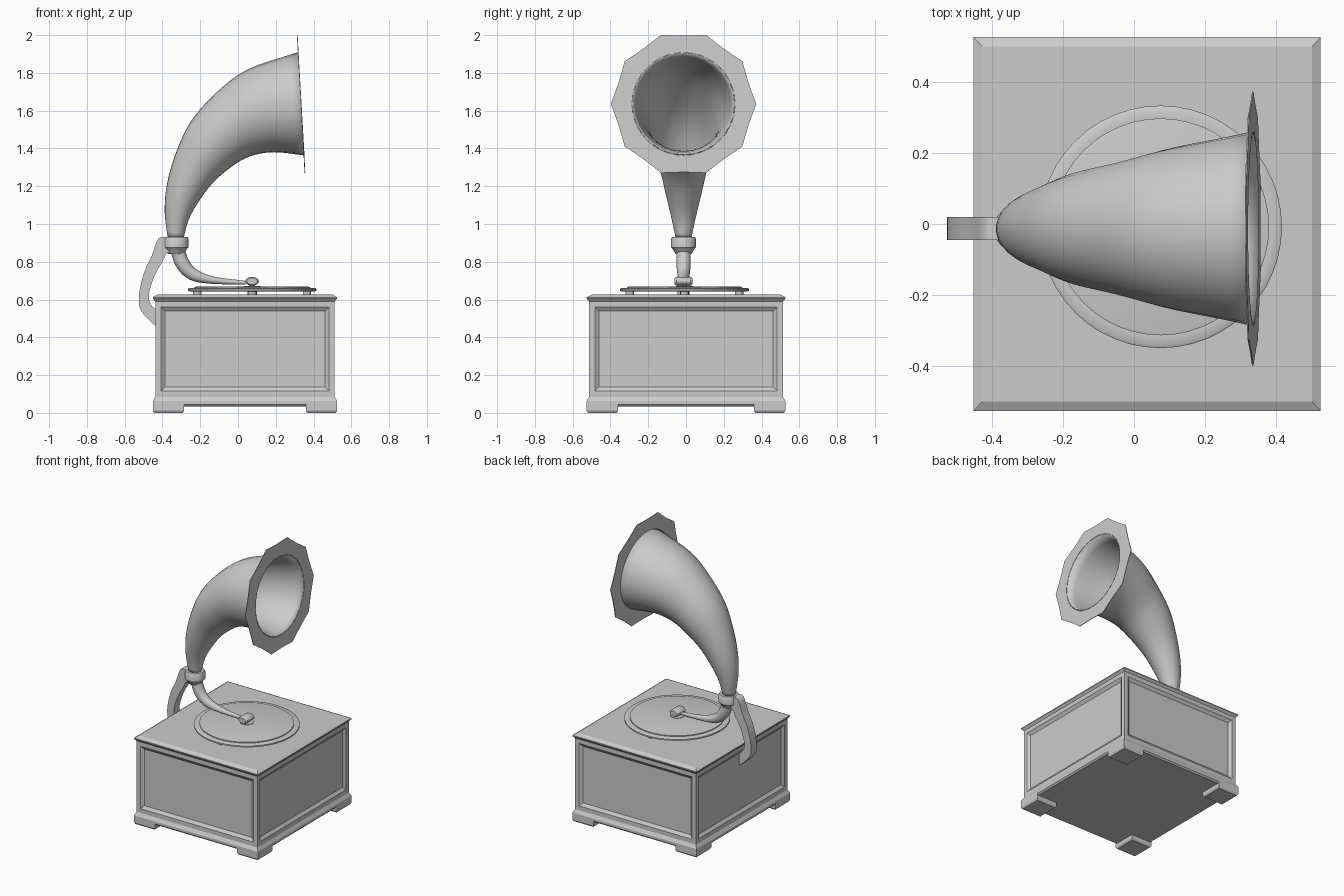
import bpy, bmesh, math
from mathutils import Vector, Matrix

if "Cube" in bpy.data.objects:
    bpy.data.objects.remove(bpy.data.objects["Cube"])

Y0 = -0.013              # centre plane of horn, arm and tone arm
CX = 0.037               # cabinet centre in x


def finish(name, bm, smooth=None):
    bmesh.ops.recalc_face_normals(bm, faces=bm.faces)
    me = bpy.data.meshes.new(name)
    bm.to_mesh(me)
    bm.free()
    ob = bpy.data.objects.new(name, me)
    bpy.context.collection.objects.link(ob)
    if smooth:
        bpy.ops.object.select_all(action='DESELECT')
        ob.select_set(True)
        bpy.context.view_layer.objects.active = ob
        bpy.ops.object.shade_smooth_by_angle(angle=math.radians(smooth))
    return ob


def skin(bm, rings, caps=True):
    """Join equal-length vertex rings with quads."""
    vr = [[bm.verts.new(p) for p in r] for r in rings]
    n = len(vr[0])
    sides = []
    for a, b in zip(vr, vr[1:]):
        sides.append([bm.faces.new((a[i], a[(i + 1) % n], b[(i + 1) % n], b[i])) for i in range(n)])
    if caps:
        bm.faces.new(vr[0][::-1])
        bm.faces.new(vr[-1])
    return sides


def rect(cx, cy, hx, hy, z):
    return [(cx - hx, cy - hy, z), (cx + hx, cy - hy, z), (cx + hx, cy + hy, z), (cx - hx, cy + hy, z)]


def lathe(name, profile, loc, sides=48, rot=None):
    bm = bmesh.new()
    ring = [2 * math.pi * i / sides for i in range(sides)]
    skin(bm, [[(r * math.cos(a), r * math.sin(a), z) for a in ring] for r, z in profile])
    if rot:
        bmesh.ops.transform(bm, matrix=rot, verts=bm.verts)
    bmesh.ops.translate(bm, vec=loc, verts=bm.verts)
    return finish(name, bm, 35)


def spline(pts, steps):
    """Catmull-Rom through the points."""
    p = [Vector(q) for q in pts]
    p = [2 * p[0] - p[1]] + p + [2 * p[-1] - p[-2]]
    out = []
    for k in range(1, len(p) - 2):
        a, b, c, d = p[k - 1:k + 3]
        for s in range(steps):
            t = s / steps
            out.append(0.5 * (2 * b + (c - a) * t + (2 * a - 5 * b + 4 * c - d) * t * t
                              + (3 * b - a - 3 * c + d) * t ** 3))
    return out + [p[-2]]


def sweep(name, pairs, sides=24, steps=4, half_y=None, caps=True):
    """Sweep a section between an outer and inner outline (x, z); round, or a box if half_y is set."""
    rings = []
    for q in spline(pairs, steps):
        o, i = Vector((q[0], 0, q[1])), Vector((q[2], 0, q[3]))
        c, h = (o + i) / 2 + Vector((0, Y0, 0)), (o - i) / 2
        y = Vector((0, 1, 0))
        if half_y:
            rings.append([c + h * u + y * half_y * v for u, v in ((1, 1), (1, -1), (-1, -1), (-1, 1))])
        else:
            ang = [2 * math.pi * k / sides for k in range(sides)]
            rings.append([c + h * math.cos(a) + y * h.length * math.sin(a) for a in ang])
    bm = bmesh.new()
    skin(bm, rings, caps)
    return finish(name, bm, 40)


# Cabinet with base moulding, recessed side panels and chamfered lid
bm = bmesh.new()
stack = [(.478, .516, .035), (.488, .526, .045), (.488, .526, .062), (.475, .513, .085),
         (.475, .513, .59), (.488, .526, .605), (.488, .526, .612), (.464, .499, .626)]
bands = skin(bm, [rect(CX, 0, *s) for s in stack])
bmesh.ops.recalc_face_normals(bm, faces=bm.faces)
bmesh.ops.inset_individual(bm, faces=bands[3], thickness=.043, depth=0)
bmesh.ops.inset_individual(bm, faces=bands[3], thickness=.03, depth=-.015)
finish("cabinet", bm)

# Corner feet
for sx in (-1, 1):
    for sy in (-1, 1):
        bm = bmesh.new()
        skin(bm, [rect(CX + sx * .405, sy * .443, h, h, z) for h, z in ((.076, 0), (.083, .012), (.083, .045))])
        finish("foot", bm)

# Turntable, record, spindle and the small supports under the turntable
C = (0.075, -0.008)
lathe("turntable", [(.325, .642), (.341, .646), (.341, .656), (.335, .660), (.31, .660)], (*C, 0))
lathe("record", [(.305, .655), (.305, .666), (.298, .668)], (*C, 0))
lathe("spindle", [(.045, .660), (.045, .671), (.012, .673), (.012, .682)], (*C, 0), 20)
for k in range(4):
    a = k * math.pi / 2
    lathe("turntable_support", [(.022, .62), (.022, .645)],
          (C[0] + .29 * math.cos(a), C[1] + .29 * math.sin(a), 0), 12)
lathe("turntable_hub", [(.025, .62), (.025, .645)], (*C, 0), 12)

# Horn: outer and inner outline seen from the front
horn = sweep("horn", [(-.372, .925, -.288, .925), (-.388, 1.06, -.262, 1.02), (-.378, 1.20, -.215, 1.108),
                      (-.335, 1.36, -.14, 1.21), (-.255, 1.535, -.045, 1.295), (-.124, 1.687, .06, 1.357),
                      (.05, 1.818, .19, 1.38), (.319, 1.91, .351, 1.363)], sides=28, caps=False)
mod = horn.modifiers.new("wall", 'SOLIDIFY')
mod.thickness = .006
mod.offset = -1

# Ten-cornered flat flange with slightly hollow edges
bm = bmesh.new()
n = 40
corner = [.385, .368, .362, .368]
tilt = Matrix.Translation((.334, Y0, 1.636)) @ Matrix.Rotation(.056, 4, 'Y').inverted()
rings = []
for x, inner in ((-.002, True), (-.002, False), (.002, False), (.002, True), (-.002, True)):
    ring = []
    for k in range(n):
        a = 2 * math.pi * k / n
        r = .273 if inner else corner[k % 4]
        ring.append(tilt @ Vector((x, r * math.cos(a), r * math.sin(a))))
    rings.append(ring)
skin(bm, rings, caps=False)
bmesh.ops.remove_doubles(bm, verts=bm.verts, dist=1e-5)
finish("horn_flange", bm)

# Collar joining horn, tone arm and bracket
lathe("collar", [(.042, .842), (.058, .868), (.066, .876), (.066, .922), (.060, .932), (.044, .932)],
      (-.328, Y0, 0), 24)

# Tone arm
sweep("tone_arm", [(-.362, .87, -.286, .88), (-.325, .77, -.262, .812), (-.256, .706, -.219, .759),
                   (-.15, .684, -.124, .721), (.04, .679, .04, .699)], sides=16)

# Sound box lying across the tone arm, with needle
lathe("sound_box", [(.028, -.047), (.036, -.038), (.036, .038), (.028, .047)], (.075, Y0, .697), 20,
      Matrix.Diagonal((1, 1, .64, 1)) @ Matrix.Rotation(math.pi / 2, 4, 'X'))
lathe("needle", [(.003, .664), (.006, .69)], (.085, Y0 - .03, 0), 8)

# Curved bracket from the collar down to the cabinet's left side
sweep("support_arm", [(-.36, .928, -.36, .845), (-.42, .925, -.38, .842), (-.455, .835, -.40, .80),
                      (-.50, .735, -.44, .73), (-.525, .615, -.472, .63), (-.51, .535, -.462, .575),
                      (-.43, .455, -.43, .545)], half_y=.032, steps=3)
